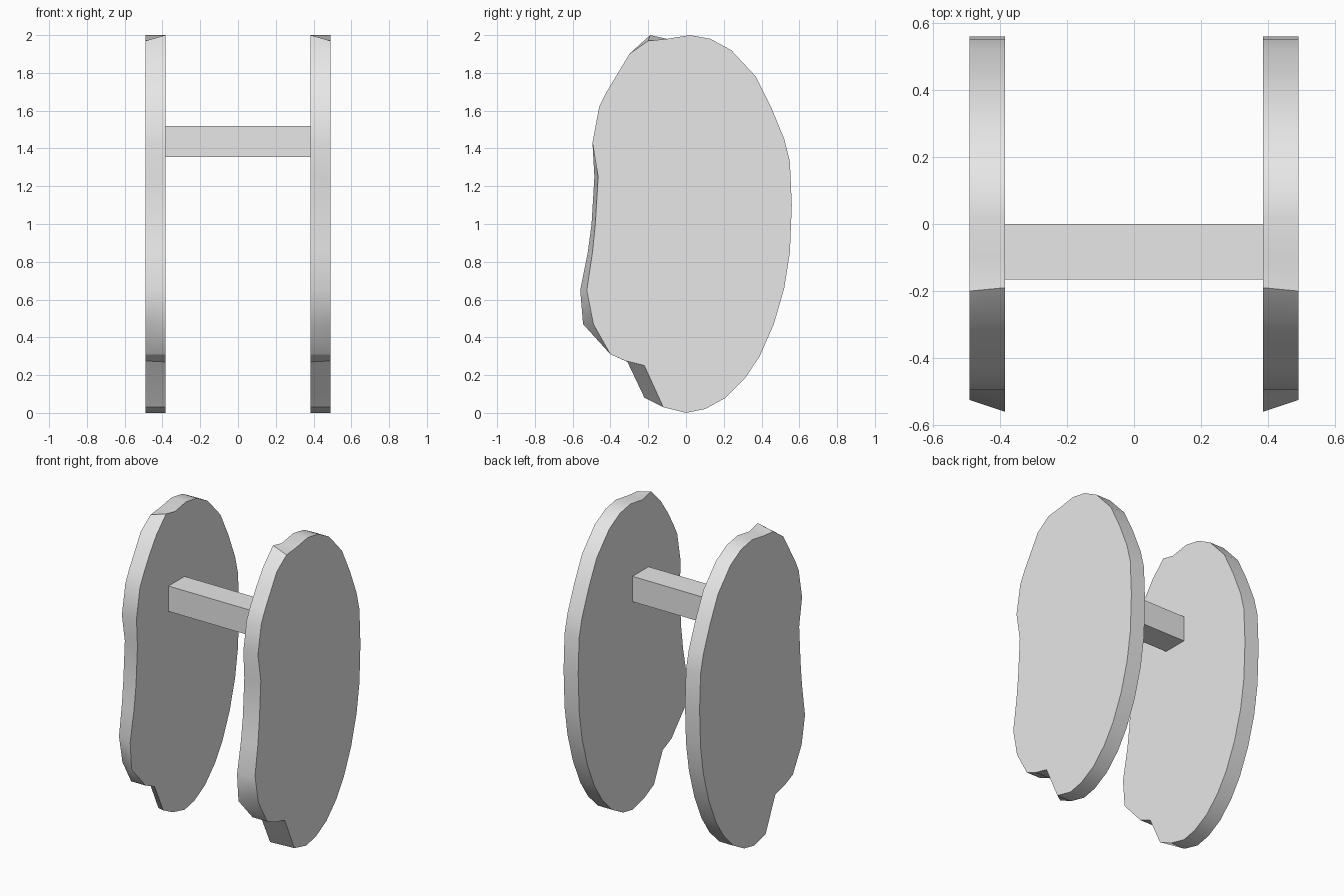
import bpy
import bmesh
import math

default_cube = bpy.data.objects.get("Cube")
if default_cube:
    bpy.data.objects.remove(default_cube, do_unlink=True)

# Single plain grey
grey = bpy.data.materials.new("plain_grey")
grey.use_nodes = True
grey.diffuse_color = (0.8, 0.8, 0.8, 1)
grey.node_tree.nodes["Principled BSDF"].inputs["Base Color"].default_value = (0.8, 0.8, 0.8, 1)

PANEL_INNER, PANEL_OUTER = 0.385, 0.49

# Panel outline as (y, z): rounded back edge, shared by both faces
back_edge = [(-.12, .03), (0, 0), (.1, .02), (.21, .08), (.31, .18), (.39, .3),
             (.465, .47), (.52, .66), (.55, .85), (.56, 1.1), (.55, 1.33),
             (.52, 1.45), (.45, 1.62), (.37, 1.78), (.24, 1.92), (.13, 1.98),
             (.02, 2), (-.1, 1.98)]
# Carved front edge, top to bottom, differing between the two faces
front_outer = [(-.2, 1.97), (-.3, 1.9), (-.36, 1.8), (-.42, 1.7), (-.46, 1.62),
               (-.495, 1.43), (-.465, 1.25), (-.48, 1), (-.495, .85),
               (-.525, .65), (-.49, .47), (-.4, .31), (-.32, .275), (-.22, .25)]
front_inner = [(-.19, 2), (-.29, 1.9), (-.36, 1.8), (-.42, 1.7), (-.46, 1.62),
               (-.495, 1.43), (-.485, 1.25), (-.5, 1), (-.52, .85),
               (-.56, .65), (-.545, .47), (-.4, .31), (-.31, .27), (-.22, .08)]


def finish(name, bm):
    """Turn a bmesh into a named, coloured object."""
    bmesh.ops.recalc_face_normals(bm, faces=bm.faces)
    mesh = bpy.data.meshes.new(name)
    bm.to_mesh(mesh)
    bm.free()
    mesh.materials.append(grey)
    obj = bpy.data.objects.new(name, mesh)
    bpy.context.collection.objects.link(obj)
    return obj


def side_panel(name, side):
    """Loft the inner outline to the outer outline on one side."""
    bm = bmesh.new()
    inner = [bm.verts.new((side * PANEL_INNER, y, z)) for y, z in back_edge + front_inner]
    outer = [bm.verts.new((side * PANEL_OUTER, y, z)) for y, z in back_edge + front_outer]
    bm.faces.new(inner)
    bm.faces.new(outer)
    count = len(inner)
    for i in range(count):
        j = (i + 1) % count
        bm.faces.new((inner[i], inner[j], outer[j], outer[i]))
    obj = finish(name, bm)
    bpy.ops.object.select_all(action='DESELECT')
    obj.select_set(True)
    bpy.context.view_layer.objects.active = obj
    bpy.ops.object.shade_smooth_by_angle(angle=math.radians(30))


# Two mirrored side panels
for name, side in (("left_panel", 1), ("right_panel", -1)):
    side_panel(name, side)

# Square bar joining the panels
bar = bmesh.new()
bmesh.ops.create_cube(bar, size=1)
bmesh.ops.scale(bar, vec=(2 * PANEL_INNER, 0.165, 0.165), verts=bar.verts)
bmesh.ops.translate(bar, vec=(0, -0.0825, 1.4375), verts=bar.verts)
finish("cross_bar", bar)
